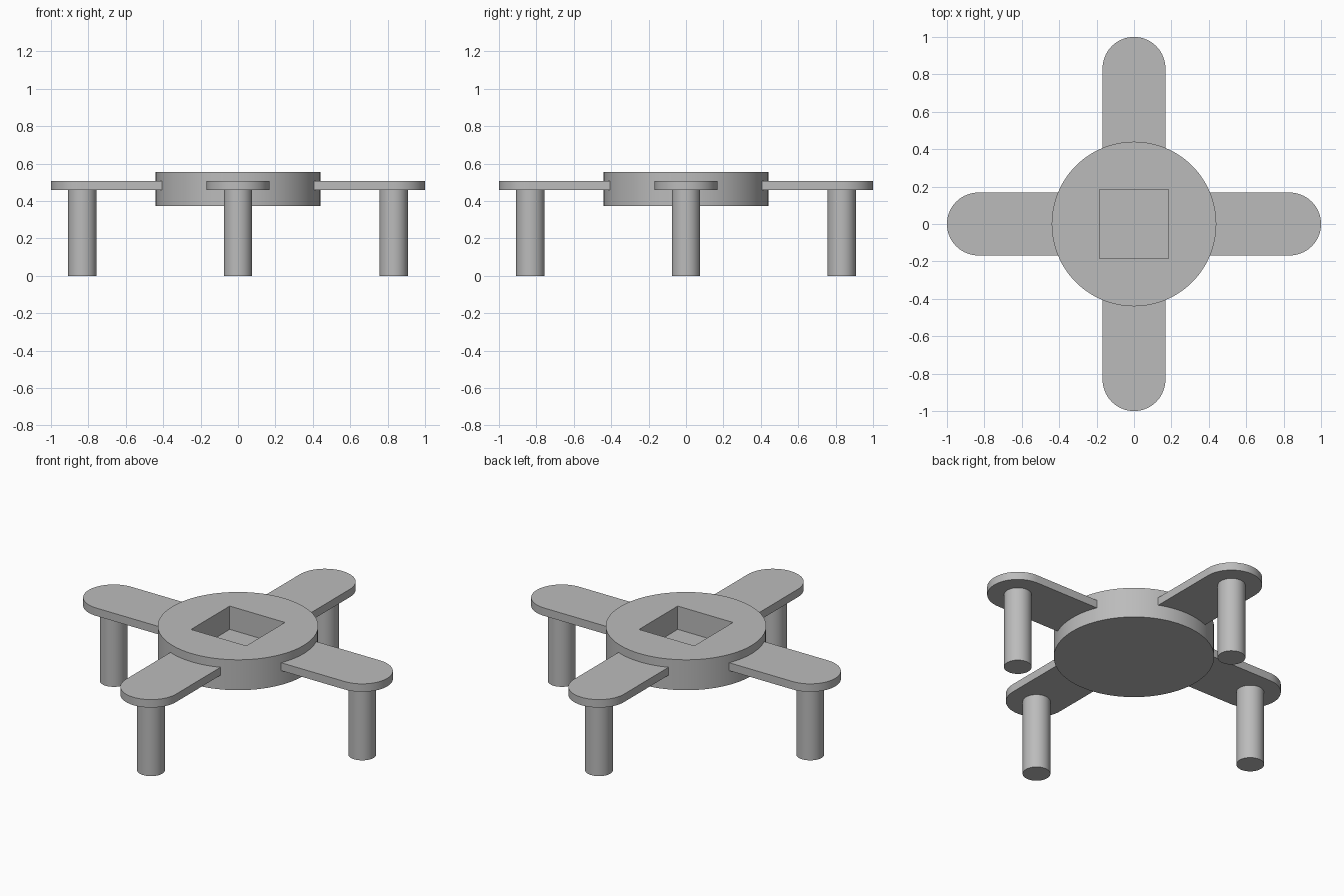
import bpy
import bmesh
from math import cos, sin, pi, radians

default = bpy.data.objects.get("Cube")
if default:
    bpy.data.objects.remove(default, do_unlink=True)

HUB_R, HUB_BOTTOM, HUB_TOP = 0.44, 0.372, 0.556
POCKET_HALF, POCKET_FLOOR = 0.185, 0.415
ARM_HALF, ARM_BOTTOM, ARM_TOP = 0.168, 0.458, 0.506
ARM_INNER, ARM_CENTRE = 0.36, 0.832
LEG_R = 0.076

grey = bpy.data.materials.new("plain grey")
grey.use_nodes = True
colour = (0.5, 0.5, 0.5, 1)
grey.diffuse_color = colour
grey.node_tree.nodes["Principled BSDF"].inputs["Base Color"].default_value = colour


def prism(name, outline, bottom, top):
    """Extrude a counter-clockwise outline upwards from bottom to top."""
    bm = bmesh.new()
    base = bm.faces.new([bm.verts.new((x, y, bottom)) for x, y in outline])
    extruded = bmesh.ops.extrude_face_region(bm, geom=[base], use_keep_orig=True)
    rim = [v for v in extruded["geom"] if isinstance(v, bmesh.types.BMVert)]
    bmesh.ops.translate(bm, verts=rim, vec=(0, 0, top - bottom))
    bmesh.ops.recalc_face_normals(bm, faces=bm.faces)
    mesh = bpy.data.meshes.new(name)
    bm.to_mesh(mesh)
    bm.free()
    mesh.materials.append(grey)
    obj = bpy.data.objects.new(name, mesh)
    bpy.context.collection.objects.link(obj)
    return obj


def arc(cx, radius, start, end, steps):
    angles = [start + (end - start) * i / steps for i in range(steps + 1)]
    return [(cx + radius * cos(a), radius * sin(a)) for a in angles]


def circle(cx, radius, sides):
    return arc(cx, radius, 0, 2 * pi, sides)[:-1]


def smooth(obj):
    bpy.ops.object.select_all(action="DESELECT")
    obj.select_set(True)
    bpy.context.view_layer.objects.active = obj
    bpy.ops.object.shade_smooth_by_angle(angle=radians(30))


# Round hub with a square pocket sunk into its top
hub = prism("hub", circle(0, HUB_R, 96), HUB_BOTTOM, HUB_TOP)
h = POCKET_HALF
cutter = prism("pocket_cutter", [(-h, -h), (h, -h), (h, h), (-h, h)],
               POCKET_FLOOR, HUB_TOP + 0.1)
pocket = hub.modifiers.new("pocket", "BOOLEAN")
pocket.operation = "DIFFERENCE"
pocket.solver = "EXACT"
pocket.object = cutter
bpy.context.view_layer.objects.active = hub
bpy.ops.object.modifier_apply(modifier=pocket.name)
bpy.data.objects.remove(cutter, do_unlink=True)
smooth(hub)

# Four round-ended arms, each on a cylindrical leg
arm_outline = ([(ARM_INNER, -ARM_HALF)]
               + arc(ARM_CENTRE, ARM_HALF, -pi / 2, pi / 2, 32)
               + [(ARM_INNER, ARM_HALF)])
for i, side in enumerate(("left", "back", "right", "front")):
    parts = (prism(side + "_arm", arm_outline, ARM_BOTTOM, ARM_TOP),
             prism(side + "_leg", circle(ARM_CENTRE, LEG_R, 48), 0, ARM_BOTTOM))
    for part in parts:
        part.rotation_euler.z = i * pi / 2
        smooth(part)
